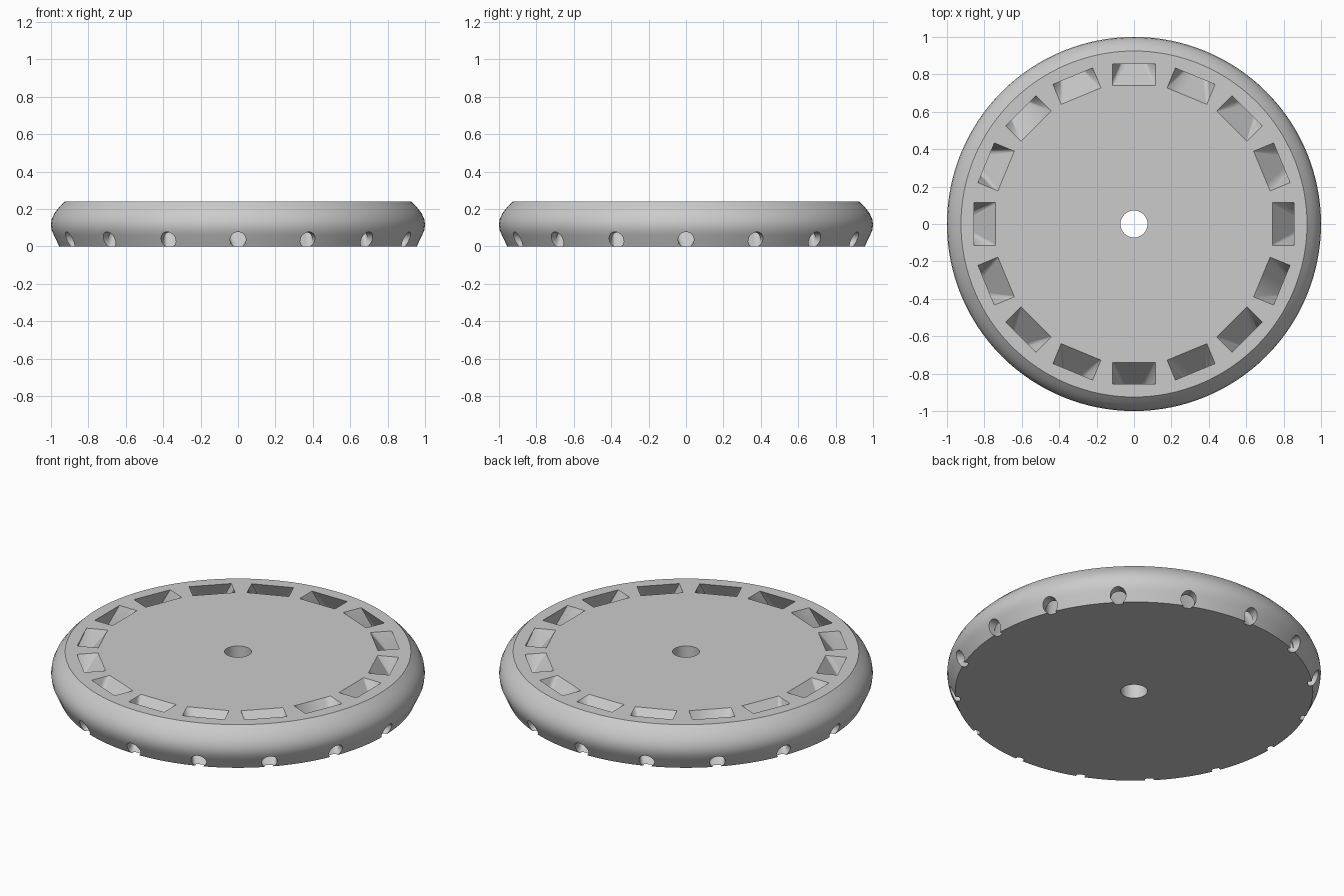
import bpy, bmesh, math
from mathutils import Matrix, Vector

if "Cube" in bpy.data.objects:
    bpy.data.objects.remove(bpy.data.objects["Cube"], do_unlink=True)

HEIGHT, BORE, SEGMENTS, VENTS = 0.24, 0.072, 128, 16

grey = bpy.data.materials.new("light_grey")
grey.use_nodes = True
grey.diffuse_color = (0.6, 0.6, 0.6, 1)
grey.node_tree.nodes["Principled BSDF"].inputs["Base Color"].default_value = grey.diffuse_color


def make_object(name, bm):
    bmesh.ops.recalc_face_normals(bm, faces=bm.faces)
    mesh = bpy.data.meshes.new(name)
    bm.to_mesh(mesh)
    bm.free()
    obj = bpy.data.objects.new(name, mesh)
    mesh.materials.append(grey)
    bpy.context.collection.objects.link(obj)
    return obj


# Disc body: closed profile with a rounded rim, spun around z
profile = [(BORE, 0), (0.957, 0), (0.985, 0.06), (0.996, 0.085), (1, 0.115),
           (0.996, 0.145), (0.981, 0.178), (0.956, 0.21), (0.925, HEIGHT), (BORE, HEIGHT)]
bm = bmesh.new()
verts = [bm.verts.new((r, 0, z)) for r, z in profile]
edges = [bm.edges.new((a, b)) for a, b in zip(verts, verts[1:] + verts[:1])]
bmesh.ops.spin(bm, geom=verts + edges, cent=(0, 0, 0), axis=(0, 0, 1),
               angle=math.tau, steps=SEGMENTS, use_merge=True)
bmesh.ops.remove_doubles(bm, verts=bm.verts, dist=1e-5)
disc = make_object("vented_disc", bm)


# Vent duct: rectangular mouth on top, lofted to a round outlet in the rim
def add_duct(bm, turn):
    def ring(points):
        return [bm.verts.new(turn @ Vector(p)) for p in points]

    def bridge(a, b):
        for i in range(len(a)):
            j = (i + 1) % len(a)
            bm.faces.new((a[i], a[j], b[j], b[i]))

    corners = [(0.855, 0.115), (0.855, -0.115), (0.74, -0.115), (0.74, 0.115)]
    lid = ring([(x, y, HEIGHT + 0.05) for x, y in corners])
    mouth = ring([(x, y, HEIGHT) for x, y in corners])
    steps = 8
    count = 4 * steps
    angles = [math.pi / 2 - math.tau * i / count for i in range(count)]

    def circle(x):
        # starts at the +y side and runs over the top
        return ring([(x, 0.042 * math.cos(math.pi / 2 - a), 0.035 + 0.042 * math.cos(a))
                     for a in angles])

    outlet, end = circle(0.94), circle(1.1)
    bm.faces.new(lid)
    bm.faces.new(end)
    bridge(lid, mouth)
    bridge(outlet, end)
    # each corner fans onto a quarter of the outlet; flat triangles between
    for q in range(4):
        for s in range(steps):
            i = q * steps + s
            bm.faces.new((mouth[q], outlet[i], outlet[(i + 1) % count]))
        bm.faces.new((mouth[q], mouth[(q + 1) % 4], outlet[(q + 1) * steps % count]))


bm = bmesh.new()
for k in range(VENTS):
    add_duct(bm, Matrix.Rotation(math.tau * k / VENTS, 3, "Z"))
cutter = make_object("vent_cutter", bm)
cutter.hide_render = True

# Cut the vents, then drop the cutter
cut = disc.modifiers.new("vents", "BOOLEAN")
cut.operation, cut.solver, cut.object = "DIFFERENCE", "EXACT", cutter
bpy.ops.object.select_all(action="DESELECT")
disc.select_set(True)
bpy.context.view_layer.objects.active = disc
bpy.ops.object.modifier_apply(modifier=cut.name)
bpy.data.objects.remove(cutter, do_unlink=True)
bpy.ops.object.shade_smooth_by_angle(angle=math.radians(25))
